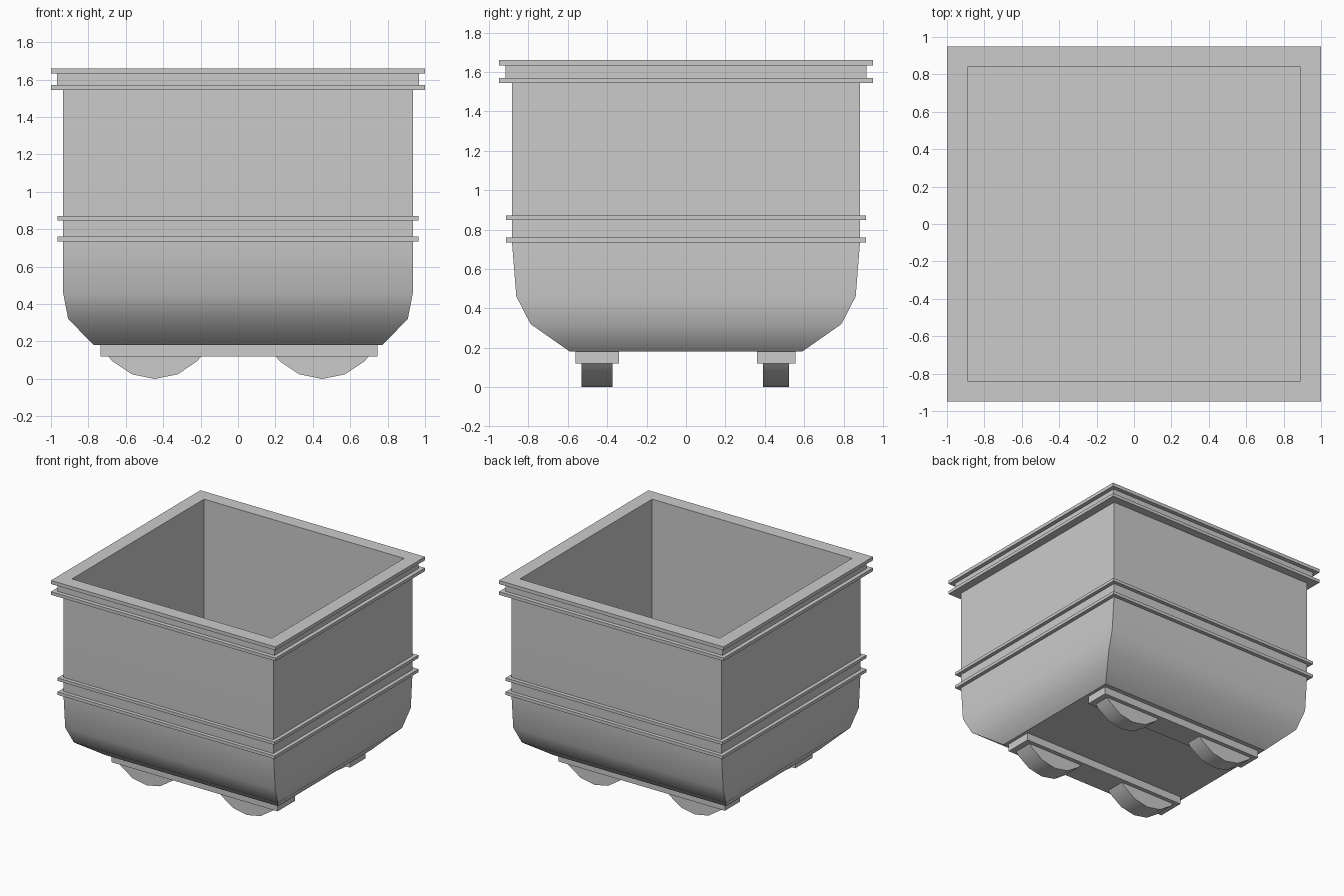
import bpy, bmesh, math

if "Cube" in bpy.data.objects:
    bpy.data.objects.remove(bpy.data.objects["Cube"])


def finish(bm, name, smooth=None):
    bmesh.ops.recalc_face_normals(bm, faces=bm.faces)
    mesh = bpy.data.meshes.new(name)
    bm.to_mesh(mesh)
    bm.free()
    ob = bpy.data.objects.new(name, mesh)
    bpy.context.collection.objects.link(ob)
    if smooth:
        bpy.ops.object.select_all(action='DESELECT')
        ob.select_set(True)
        bpy.context.view_layer.objects.active = ob
        bpy.ops.object.shade_smooth_by_angle(angle=math.radians(smooth))
    return ob


def loft(name, rings, closed=False, smooth=None):
    """Skin rectangular rings given as (half x, half y, z)."""
    bm = bmesh.new()
    loops = [[bm.verts.new((sx * hx, sy * hy, z))
              for sx, sy in ((-1, -1), (1, -1), (1, 1), (-1, 1))]
             for hx, hy, z in rings]
    pairs = list(zip(loops, loops[1:]))
    if closed:
        pairs.append((loops[-1], loops[0]))
    else:
        bm.faces.new(loops[0])
        bm.faces.new(loops[-1])
    for a, b in pairs:
        for i in range(4):
            j = (i + 1) % 4
            bm.faces.new((a[i], a[j], b[j], b[i]))
    return finish(bm, name, smooth)


def prism(name, profile, y0, y1, smooth=None):
    """Extrude an (x, z) outline from y0 to y1."""
    bm = bmesh.new()
    a = [bm.verts.new((x, y0, z)) for x, z in profile]
    b = [bm.verts.new((x, y1, z)) for x, z in profile]
    bm.faces.new(a)
    bm.faces.new(b)
    n = len(a)
    for i in range(n):
        j = (i + 1) % n
        bm.faces.new((a[i], a[j], b[j], b[i]))
    return finish(bm, name, smooth)


# Hollow tub: curved-in bottom, straight walls, inner cavity with flat floor
loft("tub", [
    (0.77, 0.59, 0.18), (0.908, 0.79, 0.32), (0.935, 0.862, 0.46),
    (0.935, 0.885, 0.75), (0.935, 0.885, 1.65),
    (0.89, 0.84, 1.65), (0.89, 0.84, 0.50)], smooth=34)

# Raised bands around the tub: name, half x, half y, bottom, top
for name, hx, hy, z0, z1 in (
        ("rim_top", 1.0, 0.95, 1.632, 1.66),
        ("rim_core", 0.967, 0.917, 1.57, 1.632),
        ("rim_lower", 1.0, 0.95, 1.545, 1.57),
        ("upper_belt", 0.965, 0.915, 0.848, 0.872),
        ("lower_belt", 0.965, 0.915, 0.735, 0.76)):
    loft(name, [(hx, hy, z0), (hx, hy, z1), (0.89, 0.84, z1), (0.89, 0.84, z0)],
         closed=True)

# Axle rails with the exposed lower part of each wheel
R = 0.32
arc = [(R * math.sin(math.radians(a)), R - R * math.cos(math.radians(a)))
       for a in (-56, -45, -22.5, 0, 22.5, 45, 56)]
for side, r0, r1, w0, w1 in (("front", -0.56, -0.34, -0.53, -0.373),
                             ("back", 0.36, 0.555, 0.39, 0.523)):
    prism(side + "_rail",
          [(-0.735, 0.12), (0.745, 0.12), (0.745, 0.185), (-0.735, 0.185)], r0, r1)
    for end, cx in (("left", -0.445), ("right", 0.45)):
        prism(f"{side}_{end}_wheel", [(cx + x, z) for x, z in arc], w0, w1, smooth=34)
